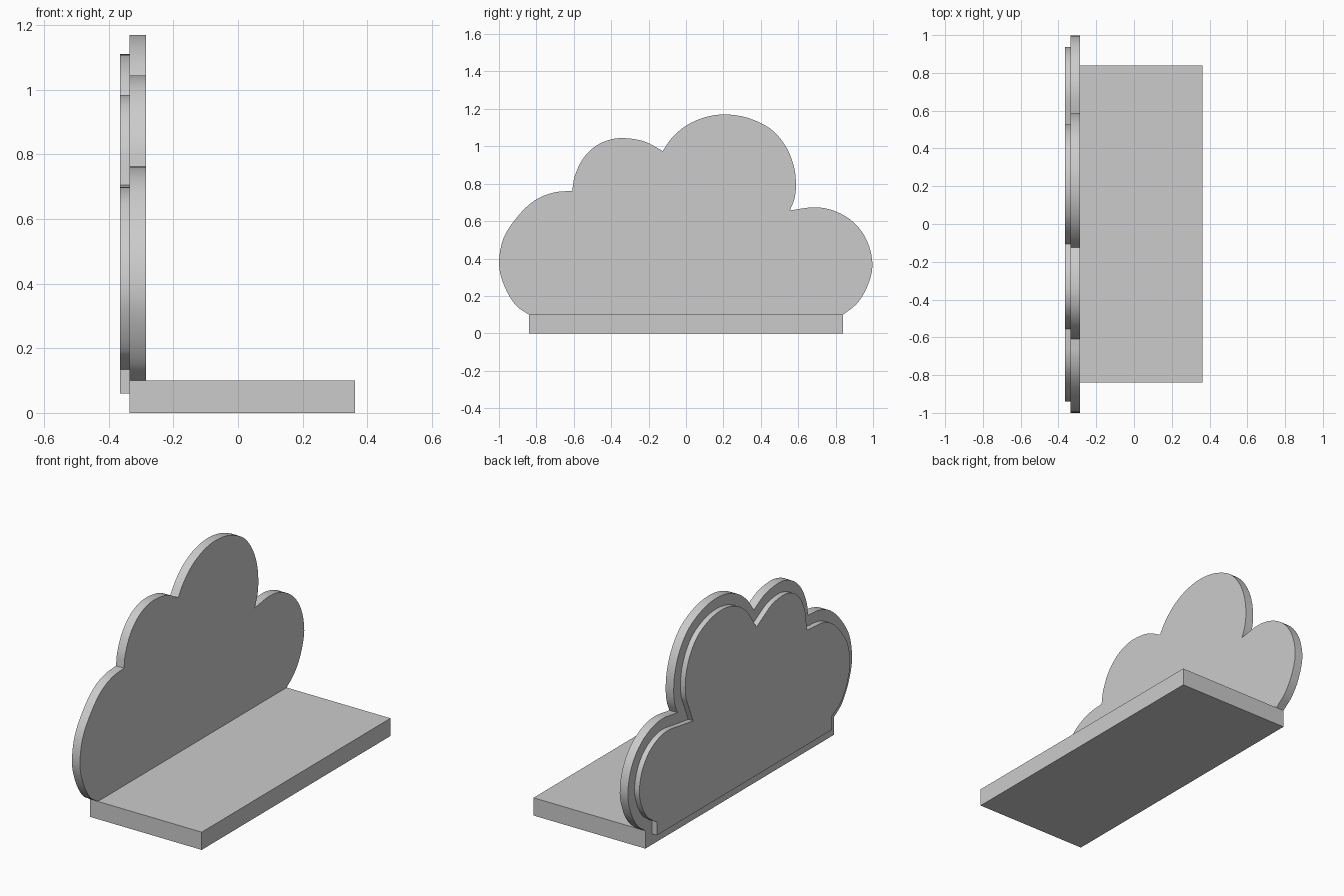
import bpy, bmesh, math
from mathutils import Vector

if "Cube" in bpy.data.objects:
    bpy.data.objects.remove(bpy.data.objects["Cube"], do_unlink=True)

grey = bpy.data.materials.new("plain grey")
grey.use_nodes = True
colour = (0.6, 0.6, 0.6, 1)
grey.diffuse_color = colour
grey.node_tree.nodes["Principled BSDF"].inputs["Base Color"].default_value = colour

# Cloud outline: one list of (y, z) points per lobe, left to right
LOBES = [
    [(-.84, .1), (-.91, .15), (-.97, .25), (-1, .37), (-.975, .51), (-.9, .625),
     (-.81, .71), (-.71, .752), (-.608, .762)],
    [(-.608, .762), (-.595, .84), (-.55, .935), (-.48, 1.003), (-.4, 1.037),
     (-.32, 1.043), (-.22, 1.025), (-.125, .975)],
    [(-.125, .975), (-.075, 1.045), (0, 1.11), (.1, 1.155), (.21, 1.17), (.33, 1.152),
     (.45, 1.095), (.53, 1.005), (.575, .9), (.588, .8), (.58, .72), (.555, .657)],
    [(.555, .657), (.69, .674), (.8, .652), (.9, .59), (.97, .49), (.997, .36),
     (.965, .24), (.91, .155), (.84, .1)],
]


def smooth_lobe(points, steps=4):
    """Catmull-Rom curve through the points, without the last one."""
    p = [Vector(q) for q in points]
    p = [2 * p[0] - p[1]] + p + [2 * p[-1] - p[-2]]
    out = []
    for a, b, c, d in zip(p, p[1:], p[2:], p[3:]):
        for i in range(steps):
            t = i / steps
            out.append(b + (c - a) * t / 2 + (2 * a - 5 * b + 4 * c - d) * t * t / 2
                       + (3 * b - a - 3 * c + d) * t ** 3 / 2)
    return out


def inset(points, distance):
    """Mitred inward offset of an open outline."""
    normals = []
    for a, b in zip(points, points[1:]):
        d = (b - a).normalized()
        normals.append(Vector((d.y, -d.x)))
    normals = [normals[0]] + normals + [normals[-1]]
    out = []
    for p, m, n in zip(points, normals, normals[1:]):
        s = m + n
        out.append(p + s * (2 * distance / s.length_squared))
    return out


def slab(name, outline, x0, x1):
    """Extrude a (y, z) outline along x."""
    bm = bmesh.new()
    face = bm.faces.new([bm.verts.new((x0, p[0], p[1])) for p in outline])
    new = bmesh.ops.extrude_face_region(bm, geom=[face])["geom"]
    bmesh.ops.translate(bm, vec=(x1 - x0, 0, 0),
                        verts=[v for v in new if isinstance(v, bmesh.types.BMVert)])
    bmesh.ops.recalc_face_normals(bm, faces=bm.faces)
    mesh = bpy.data.meshes.new(name)
    bm.to_mesh(mesh)
    bm.free()
    mesh.materials.append(grey)
    obj = bpy.data.objects.new(name, mesh)
    bpy.context.collection.objects.link(obj)
    bpy.ops.object.select_all(action="DESELECT")
    obj.select_set(True)
    bpy.context.view_layer.objects.active = obj
    bpy.ops.object.shade_smooth_by_angle(angle=math.radians(30))
    return obj


cloud = [p for lobe in LOBES for p in smooth_lobe(lobe)] + [Vector(LOBES[-1][-1])]

# Flat shelf board
slab("shelf_board", [(-.84, 0), (-.84, .1), (.84, .1), (.84, 0)], -.335, .362)

# Cloud panel standing on the board
slab("cloud_panel", cloud, -.335, -.285)

# Smaller cloud backing with a straight foot reaching behind the board
foot_left = [(-.78, .06), (-.78, .135)]
foot_right = [(.78, .135), (.78, .06)]
slab("cloud_backing", foot_left + list(inset(cloud, .06)) + foot_right, -.365, -.335)
